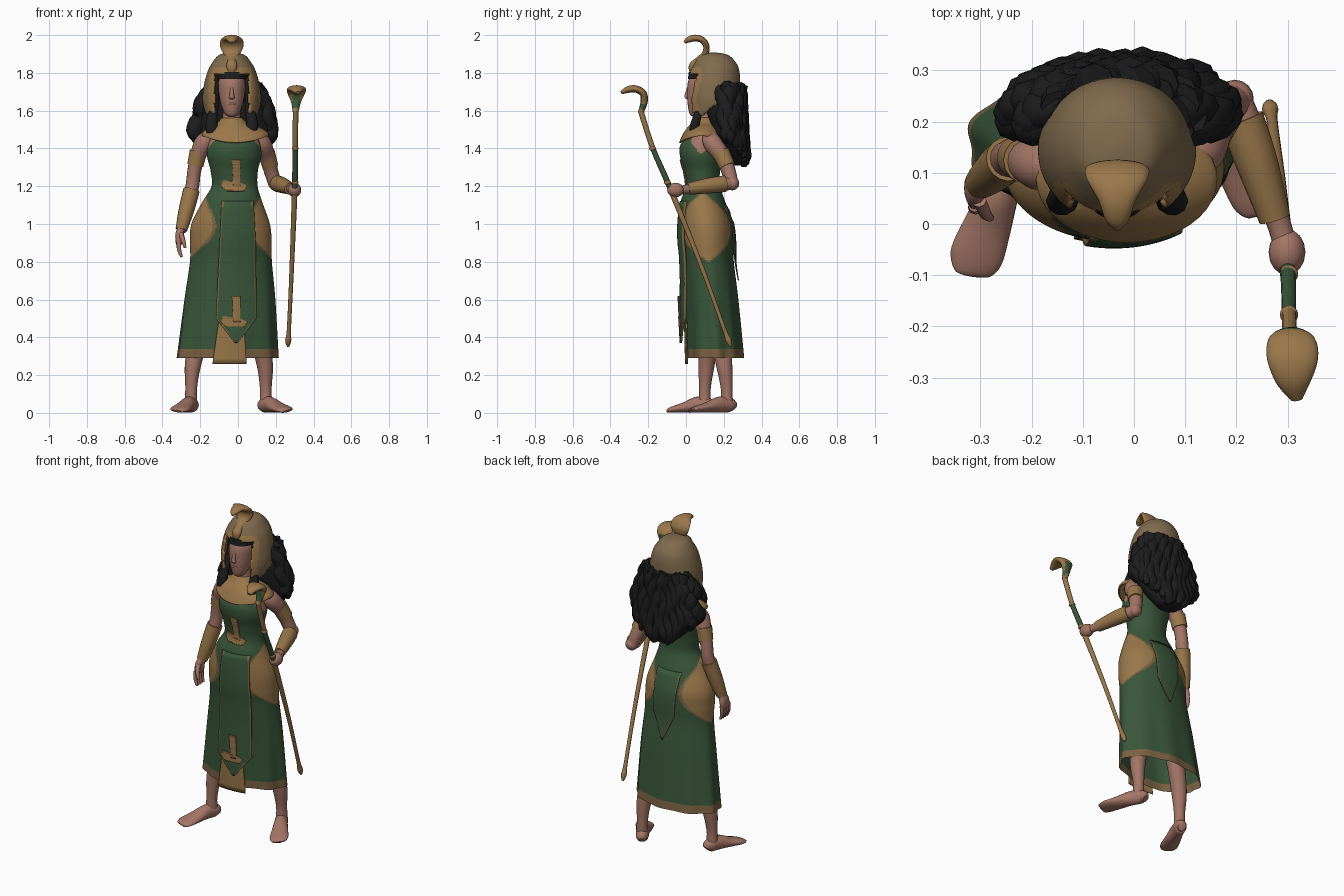
import bpy, bmesh, math, random
from mathutils import Vector

if "Cube" in bpy.data.objects:
    bpy.data.objects.remove(bpy.data.objects["Cube"])
random.seed(4)
CX = -0.033  # head centre line
BX = -0.02   # chest centre line


def material(name, r, g, b):
    mat = bpy.data.materials.new(name)
    mat.use_nodes = True
    mat.diffuse_color = (r, g, b, 1)
    bsdf = next(n for n in mat.node_tree.nodes if n.type == "BSDF_PRINCIPLED")
    bsdf.inputs["Base Color"].default_value = (r, g, b, 1)
    bsdf.inputs["Roughness"].default_value = 0.8
    return mat


SKIN = material("skin", 0.37, 0.18, 0.135)
GOLD = material("gold", 0.32, 0.185, 0.07)
BRONZE = material("bronze", 0.215, 0.147, 0.075)
TRIM = material("brown trim", 0.195, 0.122, 0.056)
GREEN = material("green cloth", 0.041, 0.093, 0.042)
HAIR = material("black hair", 0.012, 0.012, 0.012)


def finish(name, bm, mats, rule=None, thickness=0):
    bmesh.ops.recalc_face_normals(bm, faces=bm.faces[:])
    if rule:
        for face in bm.faces:
            face.material_index = rule(face.calc_center_median())
    mesh = bpy.data.meshes.new(name)
    bm.to_mesh(mesh)
    bm.free()
    for mat in mats:
        mesh.materials.append(mat)
    obj = bpy.data.objects.new(name, mesh)
    bpy.context.collection.objects.link(obj)
    if thickness:
        solid = obj.modifiers.new("thickness", "SOLIDIFY")
        solid.thickness, solid.offset = thickness, 0
    bpy.ops.object.select_all(action="DESELECT")
    obj.select_set(True)
    bpy.context.view_layer.objects.active = obj
    bpy.ops.object.shade_smooth_by_angle(angle=math.radians(50))
    return obj


def smooth(rows, steps):
    """Catmull-Rom samples through rows of numbers."""
    rows = [Vector(r) for r in rows]
    out = []
    for i in range(len(rows) - 1):
        a, b, c, d = rows[max(i - 1, 0)], rows[i], rows[i + 1], rows[min(i + 2, len(rows) - 1)]
        for k in range(steps):
            t = k / steps
            out.append(b + (c - a) * t / 2 + (a * 2 - b * 5 + c * 4 - d) * t * t / 2
                       + (b * 3 - a - c * 3 + d) * t ** 3 / 2)
    return out + [rows[-1]]


def sweep(name, rows, mats, seg=16, steps=5, flat=False, caps=True, rule=None,
          warp=None, keep=None, thickness=0):
    """Skin elliptical rings given as x, y, z, half width, half depth."""
    rings = smooth([r if len(r) == 5 else (*r, r[3]) for r in rows], steps)
    bm = bmesh.new()
    loops = []
    for i, ring in enumerate(rings):
        ahead, behind = rings[min(i + 1, len(rings) - 1)], rings[max(i - 1, 0)]
        tangent = Vector((0, 0, 1)) if flat else Vector((ahead - behind)[:3]).normalized()
        side = Vector((1, 0, 0))
        side = (side - tangent * side.dot(tangent)).normalized()
        other = tangent.cross(side)
        loop = []
        for k in range(seg):
            a = math.tau * k / seg
            p = Vector(ring[:3]) + side * ring[3] * math.cos(a) + other * ring[4] * math.sin(a)
            loop.append(bm.verts.new(warp(p, a) if warp else p))
        loops.append(loop)
    for low, high in zip(loops, loops[1:]):
        for k in range(seg):
            n = (k + 1) % seg
            bm.faces.new((low[k], low[n], high[n], high[k]))
    if caps:
        bm.faces.new(loops[0])
        bm.faces.new(loops[-1])
    if keep:
        bad = [f for f in bm.faces if not keep(f.calc_center_median())]
        bmesh.ops.delete(bm, geom=bad, context="FACES")
    return finish(name, bm, mats, rule, thickness)


def ball(name, centre, size, mat):
    bm = bmesh.new()
    bmesh.ops.create_uvsphere(bm, u_segments=16, v_segments=10, radius=1)
    for v in bm.verts:
        v.co = Vector(centre) + Vector(c * s for c, s in zip(v.co, size))
    return finish(name, bm, [mat])


# Dress, with hip panels, hem and armholes coloured by angle and height
DRESS = [(BX, 0.1, 1.47, 0.12, 0.085), (BX, 0.083, 1.42, 0.137, 0.112), (BX, 0.08, 1.36, 0.144, 0.112),
         (-0.02, 0.085, 1.28, 0.125, 0.095), (-0.018, 0.09, 1.2, 0.122, 0.09),
         (-0.03, 0.09, 1.12, 0.157, 0.117), (-0.039, 0.106, 1.0, 0.208, 0.14),
         (-0.038, 0.112, 0.9, 0.216, 0.14), (-0.038, 0.12, 0.8, 0.217, 0.133),
         (-0.045, 0.138, 0.6, 0.24, 0.138), (-0.058, 0.157, 0.29, 0.267, 0.148)]
SAMPLES = smooth(DRESS, 8)


def ring_at(z):
    return min(SAMPLES, key=lambda r: abs(r[2] - z))


def dress_colour(c):
    cx, cy, _, rx, ry = ring_at(c.z)
    a = abs(math.atan2((c.y - cy) / ry, (c.x - cx) / rx))
    from_side = min(a, math.pi - a)
    gap = 1.2 * (1 - ((c.z - 0.985) / 0.187) ** 2) - from_side
    if c.z > 1.37 and from_side < (c.z - 1.37) * 9:
        return 3
    if c.z < 0.333:
        return 2
    return 0 if gap < 0 else 2 if gap < 0.1 else 1


def folds(p, a):
    drop = max(0, 0.85 - p.z)
    cx, cy = ring_at(p.z)[:2]
    scale = 1 + 0.05 * drop * math.sin(9 * a + 1)
    return Vector((cx + (p.x - cx) * scale, cy + (p.y - cy) * scale, p.z))


sweep("dress", DRESS, [GREEN, GOLD, TRIM, SKIN], seg=160, steps=14, flat=True, caps=False,
      rule=dress_colour, warp=folds)


# Panels and plates lying on the dress; outline rows are z, left edge, right edge
def drape(name, outline, mats, off, facing=-1, border=0, rise=0, columns=24, thickness=0.006):
    rows = []
    for start, end in zip(outline, outline[1:]):
        rows += [Vector(start).lerp(Vector(end), k / 8) for k in range(8)]
    rows.append(outline[-1])
    bm = bmesh.new()
    grid = []
    for z, left, right in rows:
        cx, cy, _, rx, ry = ring_at(z)
        lift = off * min(1, (outline[0][0] - z) / rise) if rise else off
        line = []
        for k in range(columns + 1):
            x = left + (right - left) * k / columns
            u = min(0.98, abs(x - cx) / rx)
            line.append(bm.verts.new((x, cy + facing * (ry * math.sqrt(1 - u * u) + lift), z)))
        grid.append(line)
    for low, high in zip(grid, grid[1:]):
        column_width = (low[-1].co.x - low[0].co.x) / columns
        for k in range(columns):
            face = bm.faces.new((low[k], low[k + 1], high[k + 1], high[k]))
            face.material_index = int(min(k, columns - 1 - k) * column_width < border)
    return finish(name, bm, mats, None, thickness)


drape("front_panel", [(1.12, -0.085, 0.08), (0.9, -0.097, 0.092), (0.5, -0.117, 0.097), (0.37, -0.016, -0.004)],
      [GREEN, TRIM], 0.036, border=0.007, rise=0.68, thickness=0.012)
drape("back_panel", [(1.1, -0.11, 0.05), (0.85, -0.1, 0.04), (0.7, -0.035, -0.025)],
      [GREEN, TRIM], 0.012, facing=1, border=0.004, rise=0.2)
drape("underskirt_front", [(0.5, -0.1, 0.03), (0.26, -0.135, 0.045)], [GOLD], 0.012)
for z, label, off in ((1.2, "chest", 0.004), (0.48, "panel", 0.041)):
    drape(label + "_ornament_stem", [(z + 0.14, -0.035, 0.012), (z + 0.11, -0.03, 0.012),
          (z, -0.025, 0.012)], [GOLD], off)
    drape(label + "_ornament_base", [(z + 0.03, -0.08, -0.06), (z + 0.015, -0.085, 0.03),
          (z, -0.09, 0.05), (z - 0.025, -0.06, 0.03)], [GOLD], off)


# Neck, chest and broad collar that rises over the shoulders
def collar_drop(p, a):
    outer = max(0, 1.53 - p.z) / 0.1
    return p + Vector((0, 0, 0.036 * outer * math.cos(a) ** 2))


sweep("neck", [(BX, 0.11, 1.42, 0.1, 0.07), (CX, 0.105, 1.52, 0.055), (CX, 0.1, 1.66, 0.043)],
      [SKIN], seg=20, flat=True)
sweep("collar", [(CX, 0.105, 1.56, 0.052), (-0.028, 0.1, 1.53, 0.08, 0.07), (BX, 0.095, 1.495, 0.135, 0.095),
      (-0.015, 0.09, 1.455, 0.17, 0.112), (-0.014, 0.085, 1.43, 0.172, 0.118)], [GOLD], seg=40,
      flat=True, caps=False, thickness=0.008, warp=collar_drop)

# Head and face
sweep("head", [(CX, 0.05, 1.57, 0.018), (CX, 0.06, 1.585, 0.038, 0.042), (CX, 0.075, 1.635, 0.058, 0.066),
      (CX, 0.087, 1.69, 0.069, 0.08), (CX, 0.097, 1.75, 0.072, 0.087), (CX, 0.105, 1.81, 0.055, 0.07)],
      [SKIN], seg=24, flat=True)
sweep("nose", [(CX, 0.014, 1.725, 0.008), (CX, 0.005, 1.69, 0.011), (CX, 0.005, 1.668, 0.015, 0.012),
      (CX, 0.015, 1.66, 0.008)], [SKIN], seg=10, flat=True)
ball("lips", (CX, 0.014, 1.635), (0.02, 0.007, 0.007), SKIN)
sweep("fringe", [(CX, 0.095, 1.768, 0.078, 0.085), (CX, 0.1, 1.805, 0.08, 0.085)], [HAIR], seg=28, flat=True)


# Headdress shell with a face opening and a sloping lower edge
def headdress_keep(c):
    opening = c.y < 0.13 and c.z < 1.795 and abs(c.x - CX) < 0.092
    return not opening and c.z > 1.575 + max(0, c.y - 0.09) * 0.85


def headdress_colour(c):
    return int(c.y < 0.085 and abs(c.x - CX) < 0.118 and c.z < 1.825)


sweep("headdress", [(CX, 0.145, 1.9, 0.012), (CX, 0.15, 1.887, 0.065, 0.07), (CX, 0.155, 1.845, 0.1, 0.106),
      (CX, 0.152, 1.8, 0.122, 0.124), (CX, 0.147, 1.73, 0.14, 0.132), (CX, 0.143, 1.65, 0.146, 0.135),
      (CX, 0.138, 1.56, 0.128, 0.128)], [BRONZE, GOLD], seg=96, steps=8, flat=True,
      keep=headdress_keep, rule=headdress_colour, thickness=0.016)

# Rearing serpent on the brow
sweep("brow_serpent", [(CX, 0.04, 1.785, 0.017, 0.012), (CX, 0.032, 1.835, 0.028, 0.018),
      (CX, 0.066, 1.868, 0.024, 0.017), (CX, 0.1, 1.9, 0.043, 0.017), (CX, 0.108, 1.94, 0.062, 0.017),
      (CX, 0.085, 1.975, 0.058, 0.017), (CX, 0.045, 1.984, 0.036, 0.018), (CX, 0.01, 1.974, 0.024, 0.015),
      (CX, -0.008, 1.96, 0.008, 0.007)], [GOLD], seg=20)

# Hair: a full core covered by wavy locks
HX = -0.023
sweep("hair_core", [(CX, 0.18, 1.8, 0.08, 0.07), (CX, 0.19, 1.7, 0.13, 0.1), (HX, 0.215, 1.57, 0.18, 0.1),
      (HX, 0.235, 1.45, 0.2, 0.085), (HX, 0.25, 1.37, 0.14, 0.07), (HX, 0.26, 1.31, 0.07, 0.045)],
      [HAIR], seg=32, flat=True)
LOCKS = 19
for i in range(LOCKS):
    a = math.radians(-100 + 200 * i / (LOCKS - 1))
    bottom = 1.3 + 0.12 * math.sin(a) ** 2 + random.uniform(-0.01, 0.02)
    phase = random.uniform(0, math.tau)
    rows = []
    for k in range(9):
        t = k / 8
        z = 1.73 + (bottom - 1.73) * t
        spread = 0.12 + 0.08 * math.sin(min(t * 1.25, 1) * math.pi / 2) - 0.06 * max(0, t - 0.75)
        wave = 0.014 * math.sin(phase + k * 1.7)
        rows.append((HX + spread * math.sin(a) + wave, 0.2 + 0.03 * t + 0.085 * math.cos(a) + wave / 2,
                     z, (0.034 + 0.006 * math.cos(phase + k * 2)) * (1 if k < 8 else 0.4)))
    sweep("hair_lock", rows, [HAIR], seg=8, steps=3)
for side in (-1, 1):
    sweep("front_lock", [(CX + side * x, y, z, r, r * 0.8) for x, y, z, r in
          ((0.08, 0.085, 1.78, 0.012), (0.088, 0.08, 1.65, 0.018), (0.102, 0.06, 1.57, 0.028),
           (0.107, 0.045, 1.52, 0.032), (0.108, 0.035, 1.48, 0.024))], [HAIR], seg=10)

# Right arm, hanging
sweep("right_arm", [(-0.145, 0.11, 1.47, 0.035), (-0.18, 0.115, 1.43, 0.05), (-0.212, 0.125, 1.36, 0.042),
      (-0.232, 0.13, 1.28, 0.036), (-0.242, 0.13, 1.2, 0.036), (-0.27, 0.105, 1.08, 0.034),
      (-0.3, 0.08, 0.96, 0.023)], [SKIN])
sweep("right_arm_band", [(-0.21, 0.125, 1.385, 0.046), (-0.226, 0.13, 1.31, 0.043)], [GOLD])
sweep("right_bracer", [(-0.246, 0.127, 1.18, 0.044), (-0.274, 0.103, 1.07, 0.041), (-0.3, 0.08, 0.97, 0.031)],
      [GOLD])
sweep("right_palm", [(-0.3, 0.08, 0.98, 0.02), (-0.31, 0.072, 0.94, 0.022, 0.036),
      (-0.312, 0.065, 0.895, 0.017, 0.038)], [SKIN])
for i in range(4):
    y = 0.035 + 0.021 * i
    sweep("right_finger", [(-0.312, y, 0.91, 0.012), (-0.312, y - 0.005, 0.865, 0.011),
          (-0.298, y - 0.008, 0.825, 0.007)], [SKIN], seg=8)
sweep("right_thumb", [(-0.302, 0.045, 0.95, 0.014), (-0.29, 0.02, 0.91, 0.012), (-0.28, 0.012, 0.875, 0.007)],
      [SKIN], seg=8)

# Left arm, bent forward to hold the staff
sweep("left_upper_arm", [(0.085, 0.12, 1.47, 0.035), (0.124, 0.14, 1.43, 0.05), (0.153, 0.19, 1.36, 0.043),
      (0.175, 0.225, 1.28, 0.038), (0.195, 0.24, 1.215, 0.036)], [SKIN])
ball("left_elbow", (0.197, 0.245, 1.215), (0.037, 0.037, 0.037), SKIN)
sweep("left_forearm", [(0.197, 0.24, 1.215, 0.034), (0.235, 0.14, 1.205, 0.036), (0.28, 0.01, 1.185, 0.024),
      (0.295, -0.04, 1.18, 0.024)], [SKIN])
sweep("left_arm_band", [(0.149, 0.185, 1.38, 0.046), (0.171, 0.218, 1.305, 0.043)], [GOLD])
sweep("left_bracer", [(0.21, 0.205, 1.213, 0.044), (0.24, 0.12, 1.203, 0.041), (0.275, 0.01, 1.186, 0.031)],
      [GOLD])
ball("left_fist", (0.299, -0.055, 1.18), (0.036, 0.045, 0.038), SKIN)

# Staff with serpent head, green on the grip and along the serpent's neck
sweep("staff", [(0.265, 0.238, 0.35, 0.006), (0.266, 0.225, 0.385, 0.016), (0.27, 0.2, 0.45, 0.011),
      (0.285, 0.08, 0.78, 0.012), (0.3, -0.08, 1.18, 0.015), (0.303, -0.175, 1.4, 0.014),
      (0.305, -0.24, 1.6, 0.015)], [GOLD, GREEN], seg=12, steps=8, rule=lambda c: int(1.19 < c.z < 1.4))
for z, y in ((1.4, -0.177), (1.22, -0.098)):
    ball("staff_knot", (0.303, y, z), (0.018, 0.018, 0.014), GOLD)
sweep("staff_serpent", [(0.305, -0.24, 1.59, 0.015), (0.307, -0.222, 1.645, 0.026, 0.019),
      (0.308, -0.226, 1.69, 0.046, 0.019), (0.31, -0.262, 1.714, 0.05, 0.019),
      (0.312, -0.305, 1.712, 0.036, 0.018), (0.318, -0.342, 1.695, 0.012, 0.009)], [GOLD, GREEN], seg=20,
      rule=lambda c: int(abs(c.x - 0.308) < 0.02 and 1.61 < c.z < 1.69 and c.y > -0.27))


# Legs and bare feet
def leg_and_foot(label, hip, knee, calf, ankle, toe):
    ankle, toe = Vector(ankle), Vector(toe)
    sweep(label + "_leg", [(*hip, 0.8, 0.07), (*knee, 0.45, 0.052), (*calf, 0.27, 0.044),
          (*ankle, 0.13, 0.031), (*ankle, 0.04, 0.034)], [SKIN], seg=20)
    shape = ((-0.2, 0.022, 0.024), (-0.1, 0.035, 0.038), (0.2, 0.038, 0.042), (0.55, 0.047, 0.028),
             (0.85, 0.052, 0.018), (1, 0.04, 0.012), (1.04, 0.025, 0.007))
    rows = [(*ankle.lerp(toe, t), h + 0.002, w, h) for t, w, h in shape]
    sweep(label + "_foot", rows, [SKIN], seg=20)


leg_and_foot("right", (-0.13, 0.12), (-0.19, 0.13), (-0.236, 0.11), (-0.248, 0.1), (-0.318, -0.09))
leg_and_foot("left", (0.04, 0.13), (0.095, 0.17), (0.14, 0.2), (0.147, 0.215), (0.255, 0.03))
